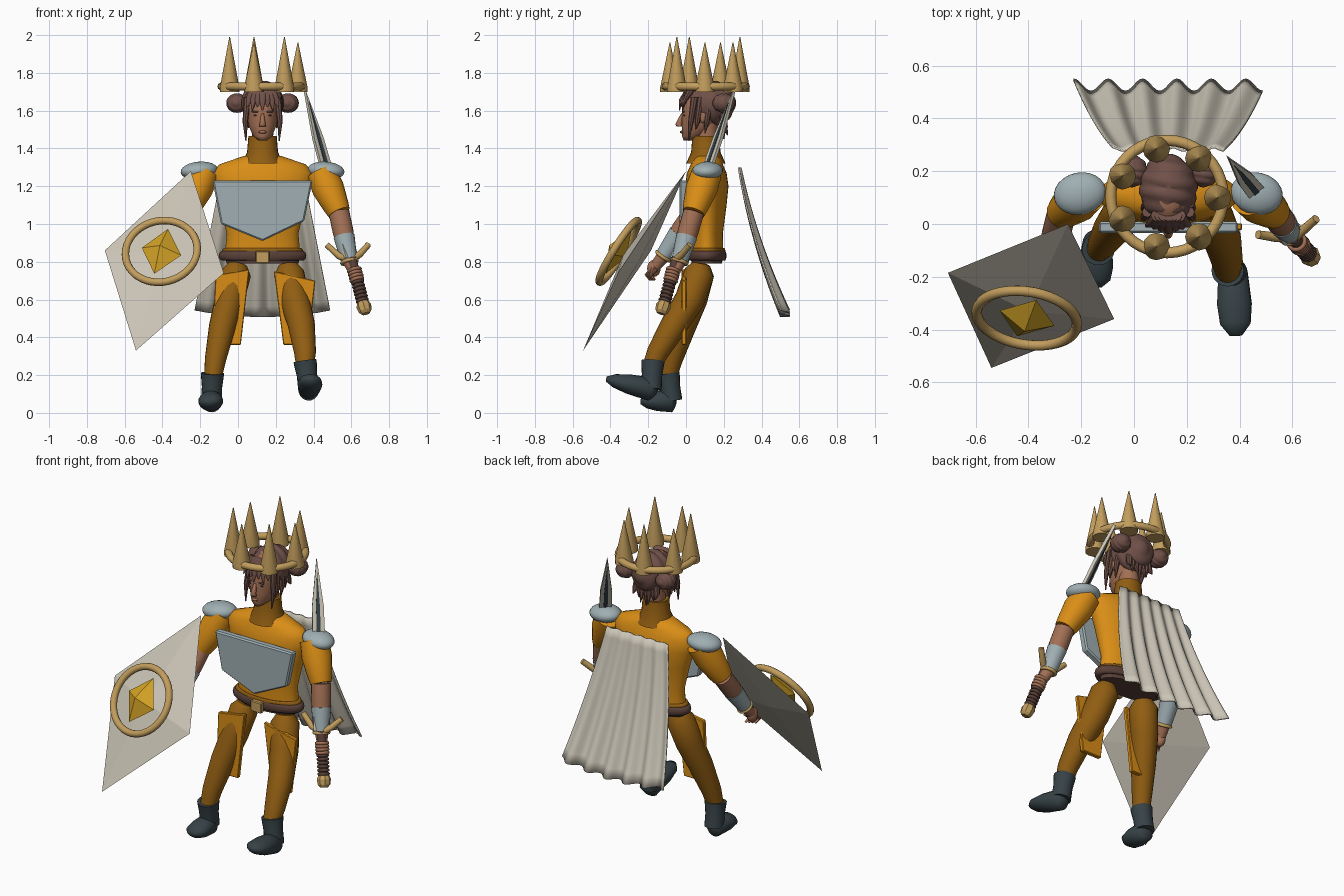
import bpy, bmesh, math
from mathutils import Vector, Matrix

if "Cube" in bpy.data.objects:
    bpy.data.objects.remove(bpy.data.objects["Cube"])

V = Vector
CX, CY = 0.13, 0.11


def material(name, *rgb):
    m = bpy.data.materials.new(name)
    m.use_nodes = True
    m.diffuse_color = (*rgb, 1)
    m.node_tree.nodes["Principled BSDF"].inputs["Base Color"].default_value = (*rgb, 1)
    return m


ORANGE = material("orange cloth", .70, .27, .008)
BROWN = material("brown cloth", .28, .11, .006)
STEEL = material("pale steel", .35, .43, .45)
IVORY = material("ivory", .60, .56, .47)
TAN = material("tan gold", .54, .34, .11)
GOLD = material("bright gold", .66, .37, .02)
DARK = material("dark slate", .038, .055, .062)
SKIN = material("skin", .36, .16, .09)
HAIR = material("hair brown", .16, .08, .065)
LEATHER = material("leather", .10, .052, .04)


def finish(name, bm, mat, matrix=None, angle=40):
    bmesh.ops.recalc_face_normals(bm, faces=bm.faces)
    me = bpy.data.meshes.new(name)
    bm.to_mesh(me)
    bm.free()
    me.materials.append(mat)
    if angle:
        me.shade_smooth()
        me.set_sharp_from_angle(angle=math.radians(angle))
    ob = bpy.data.objects.new(name, me)
    if matrix:
        ob.matrix_world = matrix
    bpy.context.collection.objects.link(ob)
    return ob


def frame(origin, zdir, xdir):
    """Matrix with its z along zdir and its x near xdir."""
    z = V(zdir).normalized()
    y = z.cross(V(xdir)).normalized()
    return Matrix.Translation(origin) @ Matrix((y.cross(z), y, z)).transposed().to_4x4()


def tube(name, sections, mat, sides=20, flat=False, angle=40):
    """Loft of ellipses; each section is (centre, rx[, ry])."""
    bm = bmesh.new()
    pts = [V(s[0]) for s in sections]
    rings = []
    for i, s in enumerate(sections):
        t = pts[min(i + 1, len(pts) - 1)] - pts[max(i - 1, 0)]
        q = V((0, 0, 1)).rotation_difference(V((0, 0, 1)) if flat else t)
        rx, ry = s[1], s[-1]
        angles = [math.tau * k / sides for k in range(sides)]
        rings.append([bm.verts.new(pts[i] + q @ V((rx * math.cos(a), ry * math.sin(a), 0)))
                      for a in angles])
    for a, b in zip(rings, rings[1:]):
        for k in range(sides):
            n = (k + 1) % sides
            bm.faces.new((a[k], a[n], b[n], b[k]))
    bm.faces.new(rings[0])
    bm.faces.new(rings[-1])
    return finish(name, bm, mat, angle=angle)


def ball(name, centre, radii, mat, rot=None, seg=24):
    bm = bmesh.new()
    bmesh.ops.create_uvsphere(bm, u_segments=seg, v_segments=seg // 2, radius=1)
    m = Matrix.Translation(centre) @ (rot or Matrix()) @ Matrix.Diagonal((*radii, 1))
    bmesh.ops.transform(bm, matrix=m, verts=bm.verts)
    return finish(name, bm, mat)


def plate(name, outline, depth, mat, matrix, bevel=0):
    """Flat outline in local xy, extruded along local z."""
    bm = bmesh.new()
    f = bm.faces.new([bm.verts.new((x, y, 0)) for x, y in outline])
    ext = bmesh.ops.extrude_face_region(bm, geom=[f])["geom"]
    bmesh.ops.translate(bm, vec=(0, 0, depth), verts=[v for v in ext if isinstance(v, bmesh.types.BMVert)])
    if bevel:
        bmesh.ops.bevel(bm, geom=bm.edges[:], offset=bevel, segments=1, affect='EDGES')
    return finish(name, bm, mat, matrix, 0)


def ring(name, matrix, major, minor, mat, sy=1.0, sz=1.0):
    bm = bmesh.new()
    n, k = 40, 10
    v = [[bm.verts.new(((major + minor * math.cos(b)) * math.cos(a),
                        (major + minor * math.cos(b)) * math.sin(a) * sy, minor * sz * math.sin(b)))
          for b in (math.tau * j / k for j in range(k))] for a in (math.tau * i / n for i in range(n))]
    for i in range(n):
        for j in range(k):
            bm.faces.new((v[i][j], v[i - 1][j], v[i - 1][j - 1], v[i][j - 1]))
    return finish(name, bm, mat, matrix, 60)


def diamond(name, corners, front, back, mat):
    """Four corners joined to a front and a back point."""
    bm = bmesh.new()
    c = [bm.verts.new(p) for p in corners]
    for tip in (bm.verts.new(front), bm.verts.new(back)):
        for i in range(4):
            bm.faces.new((c[i - 1], c[i], tip))
    return finish(name, bm, mat, angle=0)


# Torso, collar, neck and belt
body = [(.83, .2, .088), (.95, .19, .085), (1.1, .225, .105), (1.2, .255, .115),
        (1.27, .265, .105), (1.315, .23, .085), (1.36, .1, .07)]
tube("torso", [((CX, CY, z), a, b) for z, a, b in body], ORANGE, 32, True, 60)
tube("collar", [((CX, .105, z), r, r * .95) for z, r in ((1.32, .11), (1.38, .082), (1.465, .075))], BROWN, 24)
tube("neck", [((CX, .11, 1.42), .055), ((CX, .11, 1.58), .06)], SKIN)
tube("hips", [((CX, CY, .79), .19, .08), ((CX, CY, .85), .205, .09)], LEATHER, 32)
ring("belt", Matrix.Translation((CX, CY, .832)), .21, .022, LEATHER, .45, 1.2)
ring("belt_top", Matrix.Translation((CX, CY, .858)), .198, .016, BROWN, .46)
plate("buckle", [(-.037, -.033), (.037, -.033), (.037, .033), (-.037, .033)], .03, TAN,
      frame((CX, .015, .825), (0, -1, 0), (1, 0, 0)), .005)

# Breastplate
plate("breastplate", [(-.135, 1.23), (.395, 1.23), (.35, 1.015), (.13, .91), (-.09, 1.0)], .045, STEEL,
      frame((0, .01, 0), (0, -1, 0), (1, 0, 0)), .008)

# Head and face
skull = [(1.443, .022, .025, .012), (1.465, .05, .055, .035), (1.52, .073, .088, .066), (1.58, .084, .107, .084),
         (1.65, .085, .107, .088), (1.71, .065, .08, .095), (1.74, .03, .04, .1)]
tube("head", [((CX, y, z), a, b) for z, a, b, y in skull], SKIN, 28, True, 80)
tube("nose", [((CX, -.035, 1.515), .018, .014), ((CX, -.038, 1.528), .016, .018), ((CX, -.02, 1.585), .007)], SKIN, 12, True, 80)
ball("lips", (CX, -.022, 1.487), (.022, .01, .008), SKIN, seg=12)
for s in (-1, 1):
    ball("eye", (CX + s * .034, -.008, 1.575), (.014, .007, .005), DARK, seg=12)
    ball("brow", (CX + s * .036, -.013, 1.594), (.022, .008, .004), HAIR, seg=12)
    ball("ear", (CX + s * .086, .09, 1.57), (.012, .022, .035), SKIN, seg=12)

# Hair: ribbed cap, buns, fringe, side locks and nape strands
for name, c, r in (("hair_cap", (CX, .135, 1.64), (.108, .128, .115)),
                   ("bun_right", (-.005, .2, 1.64), (.055, .06, .05)),
                   ("bun_left", (.265, .2, 1.64), (.055, .06, .05))):
    bun = ball(name, c, r, HAIR, seg=48)
    for v in bun.data.vertices:
        d = v.co - V(c)
        v.co = V(c) + d * (.96 + .09 * abs(math.sin(d.y / r[1] * 7 + d.x / r[0])))
for i in range(-3, 4):
    x = CX + i * .024
    tube("fringe", [((x + i * .004, -.035 + abs(i) * .008, 1.60 + (i % 2) * .02), .003),
                    ((x, -.028 + abs(i) * .008, 1.655), .018, .01), ((x * .6 + CX * .4, .03, 1.72), .025)], HAIR, 8)
    tube("nape_strand", [((CX + i * .025, .2 + (i % 2) * .02, 1.45 + abs(i) * .02), .003),
                         ((CX + i * .024, .2, 1.54), .018), ((CX + i * .02, .19, 1.62), .02)], HAIR, 8)
for s in (-1, 1):
    for y, low in ((.015, 1.44), (.05, 1.5), (.1, 1.48)):
        tube("side_lock", [((CX + s * .088, y, low), .003), ((CX + s * .092, y + .01, 1.54), .014),
                           ((CX + s * .08, y + .03, 1.67), .02)], HAIR, 8)

# Crown
ring("crown_band", Matrix.Translation((CX - .005, .104, 1.728)), .213, .021, TAN)
for i in range(7):
    a = math.tau * i / 7
    p = V((CX - .003 + .19 * math.cos(a), .1 + .19 * math.sin(a), 1.70))
    high = 1.99 if i in (2, 4, 6) else 1.96
    tube("crown_spike", [(p, .052), (p + V((0, 0, .02)), .052), (V((p.x, p.y, high)), .002)], TAN, 12, angle=35)

# Arms: sleeve, forearm, bracer, cuff and shoulder pad
arms = {"left": ((.44, .11, 1.27), (.535, .04, 1.06), (.59, -.035, .80), (.622, -.07, .735)),
        "right": ((-.18, .12, 1.27), (-.275, .04, 1.06), (-.315, -.12, .83), (-.33, -.17, .765))}
for side, joints in arms.items():
    shoulder, elbow, wrist, hand = map(V, joints)
    tube(side + "_sleeve", [(elbow, .06), (elbow.lerp(shoulder, .15), .068),
                            (elbow.lerp(shoulder, .6), .085), (shoulder, .08)], ORANGE)
    tube(side + "_forearm", [(hand, .028), (wrist, .036), (wrist.lerp(elbow, .6), .055), (elbow, .055)], SKIN)
    tube(side + "_bracer", [(wrist, .043), (wrist.lerp(elbow, .52), .056)], STEEL)
    ring(side + "_cuff", frame(wrist, elbow - wrist, (1, 0, 0)), .04, .01, TAN)
    ball(side + "_palm", hand, (.03, .036, .045), SKIN, seg=16)
    sign = 1 if side == "left" else -1
    ball(side + "_shoulder_pad", (CX + sign * .335, .115, 1.282), (.1, .08, .048), STEEL,
         Matrix.Rotation(sign * .08, 4, 'Y') @ Matrix.Rotation(-sign * .2, 4, 'Z'))
for i in range(4):
    k = V((-.35 + i * .016, -.2 + i * .008, .74))
    tube("right_finger", [(k + V((.015, .01, -.035)), .007), (k + V((0, -.01, -.01)), .01), (k + V((.01, .02, .02)), .011)], SKIN, 8)
tube("right_thumb", [((-.29, -.19, .72), .008), ((-.31, -.17, .77), .013)], SKIN, 8)

# Sword: grip, pommel, guard, blade with dark fullers
root, tip = V((.60, -.05, .82)), V((.35, .25, 1.70))
d = (tip - root).normalized()
low = V((.662, -.115, .58))
tube("sword_grip", [(low, .026), (root, .026)], LEATHER, 16)
for i in range(8):
    ring("grip_wrap", frame(low.lerp(root, .06 + i * .08), d, (1, 0, 0)), .026, .009, LEATHER)
for i in range(4):
    ring("left_finger", frame(low.lerp(root, .52 + i * .07), d, (1, 0, 0)), .03, .01, SKIN)
tube("pommel", [(low + d * t, r) for t, r in ((-.06, .022), (-.045, .035), (-.015, .04), (.02, .026))], TAN, 8, angle=20)
tube("guard_right", [((.47, -.04, .89), .016), ((.535, -.05, .83), .018), (root - d * .01, .02)], TAN, 12)
tube("guard_left", [(root - d * .01, .02), ((.645, -.02, .84), .018), ((.69, .02, .89), .016)], TAN, 12)
L = (tip - root).length
blade = frame(root, d.cross(V((.78, .63, 0))), (.78, .63, 0))
along = 1 if (blade.to_3x3().inverted() @ d).y > 0 else -1
for name, w, start, end, depth, mat in (("blade", .043, 0, L, .018, IVORY), ("blade_fuller", .014, .02, L * .93, .026, DARK)):
    outline = [(-w, start), (w, start), (w * .75, L * .72), (0, end), (-w * .75, L * .72)]
    plate(name, [(x, y * along) for x, y in outline], depth, mat, blade @ Matrix.Translation((0, 0, -depth / 2)))

# Shield with ring and gem
top, left, bottom, right = V((-.25, 0, 1.28)), V((-.705, -.185, .86)), V((-.54, -.545, .33)), V((-.075, -.36, .74))
mid = (top + left + bottom + right) / 4
n = (right - left).cross(top - bottom).normalized()
if n.y > 0:
    n.negate()
diamond("shield", (top, left, bottom, right), mid + n * .07, mid - n * .02, IVORY)
c = mid + n * .1
ring("shield_ring", frame(c, n, right - left), .192, .02, TAN)
diamond("shield_gem", [c + (p - mid) * k for p, k in ((top, .25), (left, .33), (bottom, .25), (right, .33))],
        c + n * .06, c - n * .05, GOLD)

# Legs, boots and hanging thigh panels
tube("left_leg", [((.355, -.19, .23), .045), ((.355, -.15, .32), .058), ((.335, -.06, .47), .072),
                  ((.30, .02, .6), .08), ((.27, .07, .74), .08), ((.265, .08, .785), .05)], BROWN)
tube("right_leg", [((-.135, -.1, .17), .045), ((-.12, -.075, .28), .056), ((-.085, -.02, .45), .07),
                   ((-.045, .035, .6), .078), ((-.01, .07, .74), .08), ((0, .08, .785), .05)], BROWN)
for side, heel, toe, ankle in (("left", V((.375, -.185, .125)), V((.385, -.40, .175)), V((.355, -.175, .275))),
                               ("right", V((-.14, -.075, .065)), V((-.148, -.225, .06)), V((-.135, -.095, .21)))):
    tube(side + "_boot_shaft", [(heel, .056), (heel.lerp(ankle, .5), .054), (ankle, .062)], DARK)
    run = toe - heel
    tube(side + "_boot_foot", [(heel - run * .15, .02), (heel - run * .08, .045, .045), (heel, .056, .062),
                               (heel + run * .55, .066, .052), (heel + run * .9, .058, .036), (toe + run * .1, .025, .014)],
         DARK, angle=70)
thigh = frame((0, .002, 0), (0, -1, 0), (1, 0, 0))
plate("left_thigh_panel", [(.19, .75), (.41, .70), (.37, .36), (.24, .36)], .025, ORANGE, thigh, .004)
plate("right_thigh_panel", [(-.12, .73), (.06, .76), (.015, .36), (-.135, .36)], .025, ORANGE, thigh, .004)

# Pleated cape
bm = bmesh.new()
cols, rows = 66, 14
grid = []
for r in range(rows + 1):
    t = r / rows
    half = .21 + .148 * t
    row = []
    for i in range(cols + 1):
        u = i / cols * 2 - 1
        wave = (.006 + .017 * t) * math.sin(u * math.pi * 5.5)
        z = 1.30 - .79 * t + .035 * t * u * u
        row.append(bm.verts.new((CX + half * u, .288 + .14 * t + .10 * t * t + wave, z)))
    grid.append(row)
for a, b in zip(grid, grid[1:]):
    for i in range(cols):
        bm.faces.new((a[i], a[i + 1], b[i + 1], b[i]))
cape = finish("cape", bm, IVORY, angle=50)
cape.modifiers.new("thickness", 'SOLIDIFY').thickness = .008
